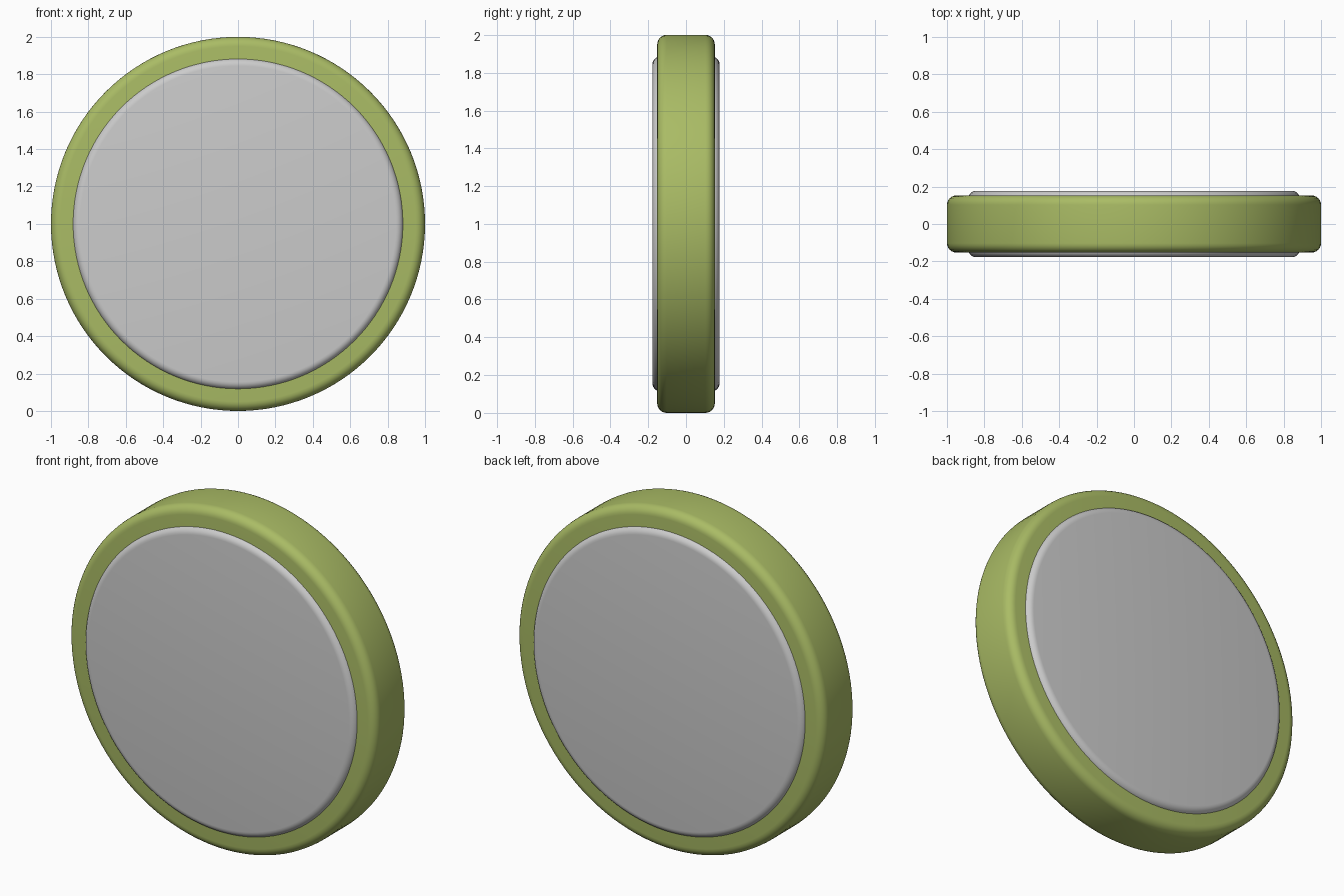
import bpy
from math import pi, radians

if "Cube" in bpy.data.objects:
    bpy.data.objects.remove(bpy.data.objects["Cube"])


def disc(name, radius, depth, bevel, color=None):
    """Upright round-edged disc facing -y, centred at z = 1."""
    bpy.ops.mesh.primitive_cylinder_add(
        vertices=128, radius=radius, depth=depth,
        location=(0, 0, 1), rotation=(pi / 2, 0, 0))
    ob = bpy.context.object
    ob.name = name
    mod = ob.modifiers.new("round_edge", 'BEVEL')
    mod.width = bevel
    mod.segments = 6
    mod.limit_method = 'ANGLE'
    mod.angle_limit = radians(40)
    bpy.ops.object.modifier_apply(modifier=mod.name)
    bpy.ops.object.shade_smooth_by_angle(angle=radians(35))
    if color:
        mat = bpy.data.materials.new(name + "_color")
        mat.diffuse_color = color
        mat.use_nodes = True
        mat.node_tree.nodes["Principled BSDF"].inputs["Base Color"].default_value = mat.diffuse_color
        ob.data.materials.append(mat)
    return ob


# Green outer rim
disc("rim", 1.0, 0.305, 0.05, (0.40, 0.50, 0.13, 1))

# Grey core, standing slightly proud on both faces
disc("core", 0.885, 0.355, 0.04)
